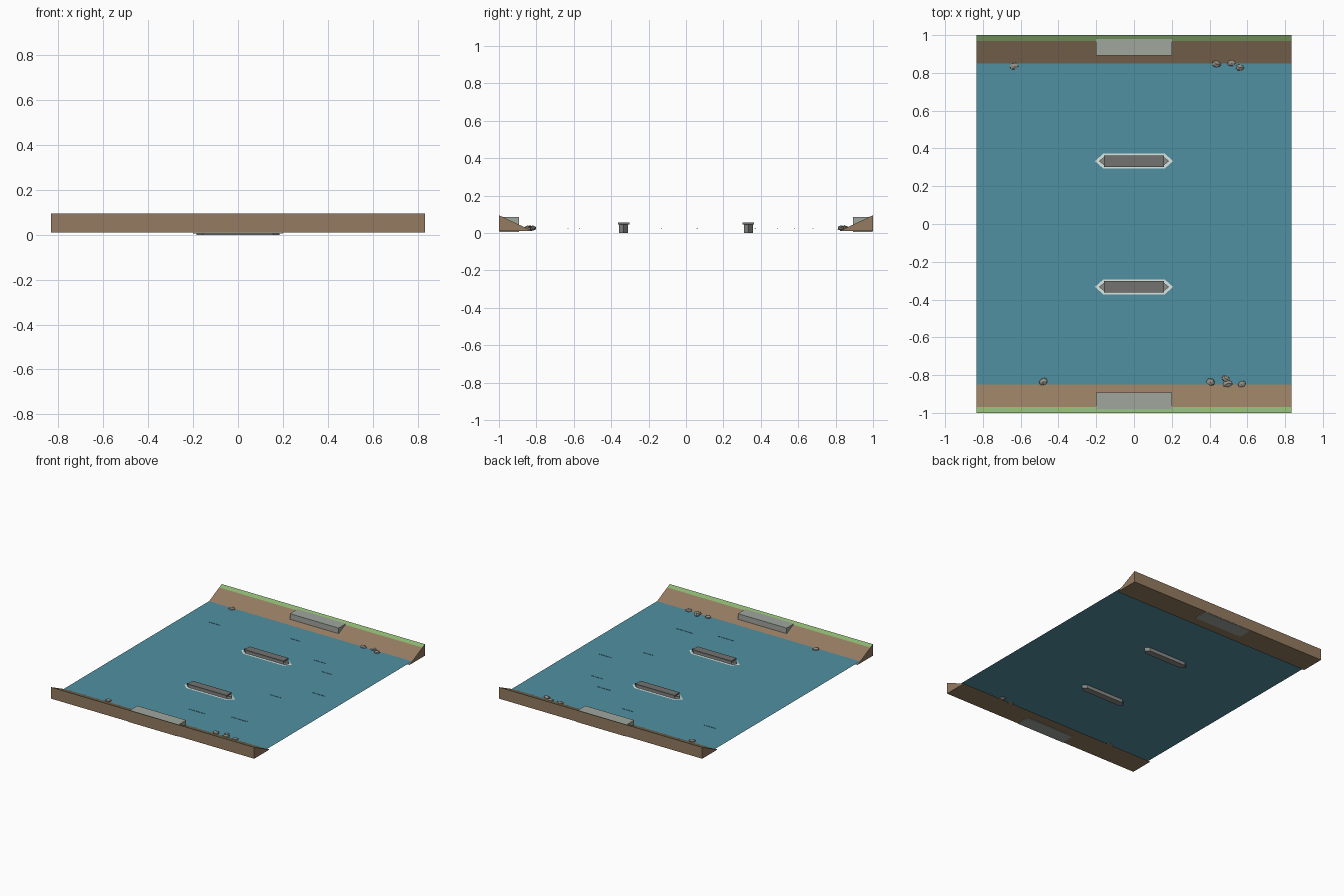
import bpy
import bmesh
import random
from mathutils import Matrix, Vector

random.seed(4)
cube = bpy.data.objects.get("Cube")
if cube:
    bpy.data.objects.remove(cube)


def material(name, rgb):
    m = bpy.data.materials.new(name)
    m.use_nodes = True
    linear = [((c / 255 + 0.055) / 1.055) ** 2.4 for c in rgb] + [1]
    m.diffuse_color = linear
    m.node_tree.nodes["Principled BSDF"].inputs["Base Color"].default_value = linear
    return m


WATER = material("river blue", (80, 144, 161))
EARTH = material("earth brown", (148, 123, 97))
GRASS = material("grass green", (140, 180, 112))
CONCRETE = material("pale concrete", (160, 166, 158))
STONE = material("pier grey", (138, 140, 136))
CAP = material("cap grey", (114, 116, 113))
FOAM = material("foam white", (222, 235, 232))
ROCK = material("rock grey", (148, 144, 134))

HALF_X = 0.833
WATER_Z = 0.025


def finish(name, bm, *mats):
    bmesh.ops.recalc_face_normals(bm, faces=bm.faces)
    mesh = bpy.data.meshes.new(name)
    bm.to_mesh(mesh)
    bm.free()
    for m in mats:
        mesh.materials.append(m)
    obj = bpy.data.objects.new(name, mesh)
    bpy.context.collection.objects.link(obj)
    return obj


def extrude(bm, points, vector):
    face = bm.faces.new([bm.verts.new(p) for p in points])
    new = bmesh.ops.extrude_face_region(bm, geom=[face])["geom"]
    verts = [v for v in new if isinstance(v, bmesh.types.BMVert)]
    bmesh.ops.translate(bm, vec=vector, verts=verts)


def box(name, lo, hi, mat):
    bm = bmesh.new()
    lo, hi = Vector(lo), Vector(hi)
    bmesh.ops.create_cube(bm, size=1, matrix=Matrix.Translation((lo + hi) / 2)
                          @ Matrix.Diagonal((*(hi - lo), 1)))
    return finish(name, bm, mat)


def pointed_plan(tip, shoulder, half_y, z):
    """Long hexagon with a point at each end."""
    return [(tip, 0, z), (shoulder, half_y, z), (-shoulder, half_y, z),
            (-tip, 0, z), (-shoulder, -half_y, z), (shoulder, -half_y, z)]


# Water sheet between the banks
bm = bmesh.new()
bmesh.ops.create_grid(bm, x_segments=1, y_segments=1, size=1,
                      matrix=Matrix.Translation((0, 0, WATER_Z))
                      @ Matrix.Diagonal((HALF_X, 0.85, 1, 1)))
finish("water", bm, WATER)

# Sloping banks with a grass edge, and the bridge footings set into them
for side, label in ((-1, "front"), (1, "back")):
    bm = bmesh.new()
    profile = [(1, 0.01), (1, 0.095), (0.97, 0.081), (0.82, 0.01)]
    extrude(bm, [(-HALF_X, side * y, z) for y, z in profile], (2 * HALF_X, 0, 0))
    bank = finish(label + "_bank", bm, EARTH, GRASS)
    for p in bank.data.polygons:
        if p.normal.z > 0.5 and abs(p.center.y) > 0.96:
            p.material_index = 1
    ends = sorted((side * 0.893, side * 0.998))
    box(label + "_abutment", (-0.2, ends[0], 0.006), (0.2, ends[1], 0.086), CONCRETE)

# Bridge piers with caps and a foam ring at the waterline
for side, label in ((-1, "front"), (1, "back")):
    y = side * 0.333
    bm = bmesh.new()
    extrude(bm, pointed_plan(0.185, 0.155, 0.024, 0), (0, 0, 0.045))
    finish(label + "_pier", bm, STONE).location.y = y
    box(label + "_pier_cap", (-0.16, y - 0.03, 0.045), (0.16, y + 0.03, 0.056), CAP)
    bm = bmesh.new()
    rings = [[bm.verts.new(p) for p in pointed_plan(*size, WATER_Z + 0.003)]
             for size in ((0.207, 0.162, 0.04), (0.185, 0.155, 0.024))]
    for i in range(6):
        j = (i + 1) % 6
        bm.faces.new((rings[0][i], rings[0][j], rings[1][j], rings[1][i]))
    finish(label + "_pier_foam", bm, FOAM)
    bpy.data.objects[label + "_pier_foam"].location.y = y

# Faint ripples lying on the water
for i, (x, y) in enumerate([(-0.6, 0.58), (0, 0.68), (0.33, 0.49), (0.47, 0.37),
                            (0.4, -0.13), (0.62, 0.06), (0.11, -0.63), (0.41, -0.57)]):
    length = random.uniform(0.04, 0.07)
    box(f"ripple_{i + 1}", (x - length, y - 0.003, WATER_Z),
        (x + length, y + 0.003, WATER_Z + 0.002), WATER)

# Faceted rocks along the shoreline
for i, (x, y) in enumerate([(-0.635, 0.835), (0.435, 0.848), (0.515, 0.853),
                            (0.56, 0.828), (-0.48, -0.835), (0.405, -0.837),
                            (0.485, -0.818), (0.495, -0.845), (0.57, -0.847)]):
    bm = bmesh.new()
    bmesh.ops.create_icosphere(bm, subdivisions=1, radius=1)
    for v in bm.verts:
        v.co *= random.uniform(0.85, 1.1)
    size = random.uniform(0.025, 0.03)
    bm.transform(Matrix.Translation((x, y, 0.026))
                 @ Matrix.Rotation(random.uniform(-0.5, 0.5), 4, "Z")
                 @ Matrix.Diagonal((size, size * 0.75, 0.015, 1)))
    finish(f"rock_{i + 1}", bm, ROCK)
